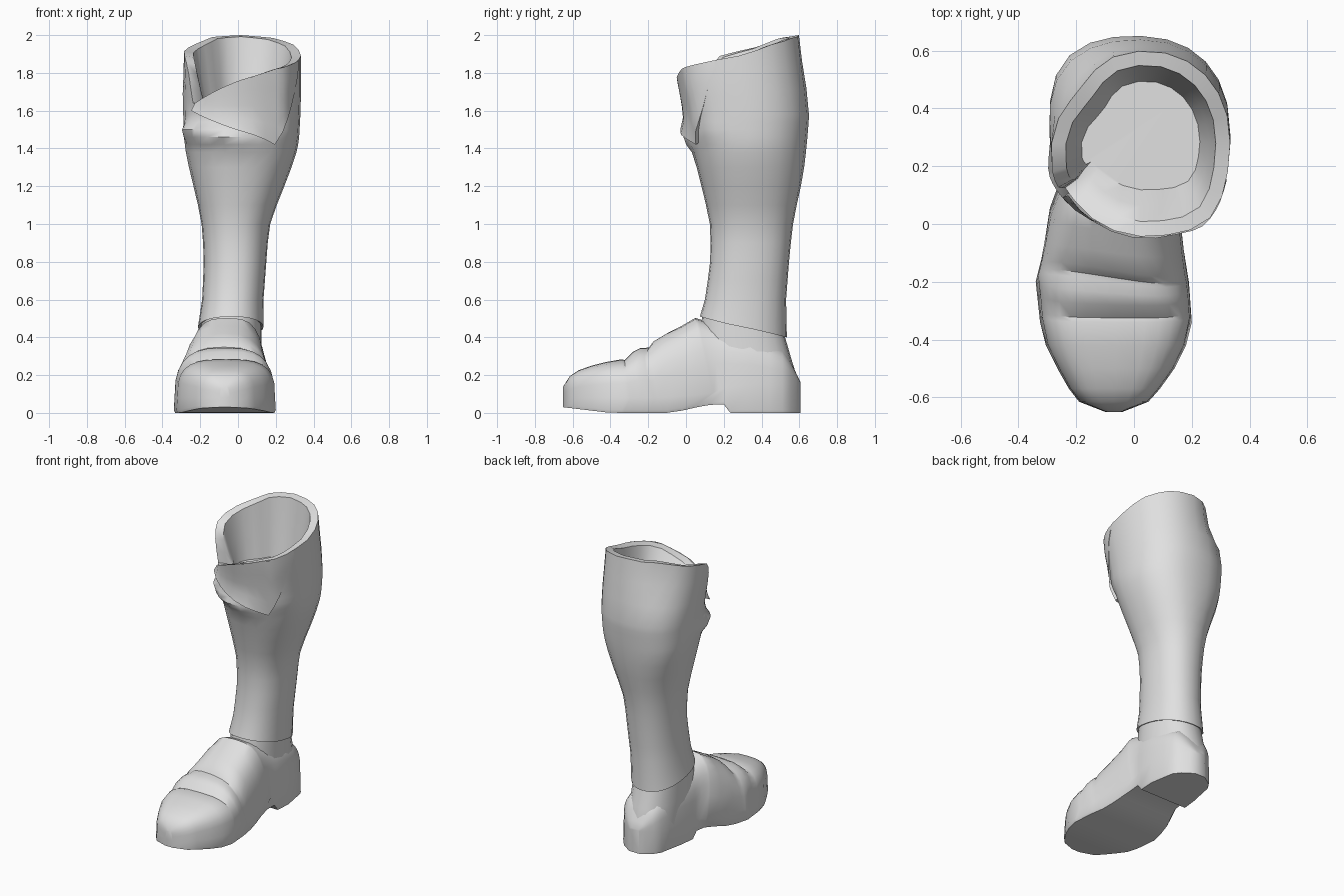
import bpy, bmesh, math

if "Cube" in bpy.data.objects:
    bpy.data.objects.remove(bpy.data.objects["Cube"])

grey = bpy.data.materials.new("light_grey")
grey.diffuse_color = (0.75, 0.75, 0.75, 1)
grey.use_nodes = True
grey.node_tree.nodes["Principled BSDF"].inputs["Base Color"].default_value = grey.diffuse_color


def interp(table, t):
    """Linear lookup of every column in a table sorted by its first column."""
    if t <= table[0][0]:
        return table[0][1:]
    for a, b in zip(table, table[1:]):
        if t <= b[0]:
            f = (t - a[0]) / (b[0] - a[0])
            return [u + (v - u) * f for u, v in zip(a[1:], b[1:])]
    return table[-1][1:]


def smooth_step(a, b, t):
    t = min(1, max(0, (t - a) / (b - a)))
    return t * t * (3 - 2 * t)


def bump(t, centre, width):
    return math.exp(-((t - centre) / width) ** 2)


def loft(name, rows, closed=True, cap_start=False, cap_end=False, angle=40):
    """Skin a list of equally long point rows."""
    bm = bmesh.new()
    vs = [[bm.verts.new(p) for p in r] for r in rows]
    n = len(rows[0])
    for a, b in zip(vs, vs[1:]):
        for i in range(n if closed else n - 1):
            j = (i + 1) % n
            bm.faces.new((a[i], a[j], b[j], b[i]))
    if cap_start:
        bm.faces.new(vs[0][::-1])
    if cap_end:
        bm.faces.new(vs[-1])
    bmesh.ops.recalc_face_normals(bm, faces=bm.faces)
    me = bpy.data.meshes.new(name)
    bm.to_mesh(me)
    bm.free()
    me.materials.append(grey)
    ob = bpy.data.objects.new(name, me)
    bpy.context.collection.objects.link(ob)
    bpy.ops.object.select_all(action='DESELECT')
    ob.select_set(True)
    bpy.context.view_layer.objects.active = ob
    bpy.ops.object.shade_smooth_by_angle(angle=math.radians(angle))
    return ob


# Leg and ankle section by height: z, left, right, front, back
LEG = [(0.16, -0.205, 0.14, 0.05, 0.605), (0.40, -0.215, 0.13, 0.05, 0.53),
       (0.60, -0.19, 0.135, 0.10, 0.53), (0.80, -0.18, 0.15, 0.13, 0.545),
       (1.00, -0.19, 0.165, 0.13, 0.565), (1.25, -0.245, 0.265, 0.07, 0.618),
       (1.40, -0.275, 0.32, 0.03, 0.635), (1.60, -0.285, 0.332, 0.005, 0.652),
       (1.80, -0.29, 0.335, -0.055, 0.625), (2.00, -0.30, 0.33, -0.06, 0.60)]
# Rim height by angle (0 = right, 90 = back), with the open notch at front left
RIM = [(0, 1.89), (30, 1.95), (60, 1.985), (90, 2.0), (120, 1.99), (150, 1.955),
       (180, 1.915), (198, 1.885), (206, 1.80), (214, 1.64), (220, 1.64),
       (270, 1.765), (300, 1.82), (360, 1.89)]


def leg_point(deg, z, offset=0.0):
    # three-tap average rounds off the profile
    taps = [interp(LEG, z + d) for d in ((-0.05, 0, 0.05) if z > 0.6 else (0,))]
    l, r, f, b = [sum(c) / len(taps) for c in zip(*taps)]
    c, s = math.cos(math.radians(deg)), math.sin(math.radians(deg))
    # sagging fold of leather under the flap
    fold = 0.045 * bump(z, 1.49 - 0.05 * smooth_step(210, 290, deg), 0.05)
    fold *= smooth_step(180, 208, deg) * (1 - smooth_step(260, 300, deg))
    # fuller calf at the back left, drawn in again at the rim
    calf = bump(deg, 140, 32) * (0.03 - 0.08 * smooth_step(1.65, 1.95, z))
    calf *= smooth_step(1.1, 1.4, z)
    # body swells out to meet the flap's right edge
    swell = 0.02 * smooth_step(295, 305, deg) * (1 - smooth_step(310, 350, deg))
    swell *= smooth_step(1.40, 1.5, z)
    offset += fold + calf + swell
    px = math.copysign(abs(c) ** 0.9, c)
    py = math.copysign(abs(s) ** 0.9, s)
    return ((l + r) / 2 + px * ((r - l) / 2 + offset),
            (f + b) / 2 + py * ((b - f) / 2 + offset), z)


def rim_z(a):
    return interp(RIM, a)[0]


def base_z(a):
    return 0.455 - 0.055 * math.sin(math.radians(a))


def lining(a, t, inset):
    z = rim_z(a) - 0.008
    x, y, _ = leg_point(a, z, -inset)
    # the lining slopes in further at the front
    return x, y + t * 0.06 * smooth_step(0.35, 0.0, y), z + t * (1.60 - z)


# Leg: outer wall up, over the thick rim, down the lining to the inner floor
angles = sorted(set(range(0, 360, 15)) | {201, 206, 214, 220})
rows = [[leg_point(a, base_z(a) + 0.01, -0.025) for a in angles],
        [leg_point(a, base_z(a), 0.004) for a in angles]]
heights = [0.6 + 0.1 * i for i in range(8)] + [1.38 + 0.04 * i for i in range(6)]
rows += [[leg_point(a, z) for a in angles] for z in heights]
for t in (0.33, 0.66, 1.0):
    rows.append([leg_point(a, 1.58 + t * (rim_z(a) - 1.58)) for a in angles])
for t, inset in ((0, 0.05), (0.5, 0.075), (1, 0.105)):
    rows.append([lining(a, t, inset) for a in angles])
loft("boot_leg", rows, cap_end=True)

# Ankle and heel counter between the leg hem and the sole
ankle = [[leg_point(a, base_z(a) * t + 0.08 * (1 - t), -0.008) for a in angles]
         for t in (0, 0.3, 0.65, 1.03)]
loft("ankle", ankle, cap_start=True, cap_end=True)

# Folded-over flap hanging from the front rim, its edge tucked back under
FLAP_EDGE = [(219, 1.60), (250, 1.535), (301, 1.42), (340, 1.83)]
flap_angles = [219 + 82 * i / 7 for i in range(7)] + [301 + 6.5 * i for i in range(7)]
flap = []
for t in (0, 0.25, 0.5, 0.75, 1.0):
    row = []
    for a in flap_angles:
        top, low = rim_z(a), interp(FLAP_EDGE, a)[0]
        fade = 1 - 0.45 * smooth_step(280, 301, a) - 0.5 * smooth_step(301, 325, a)
        row.append(leg_point(a, top + t * (low - top), (0.006 + 0.026 * t) * fade))
    flap.append(row)
flap.append([leg_point(a, interp(FLAP_EDGE, a)[0] + 0.012, -0.01) for a in flap_angles])
loft("front_flap", flap, closed=False)

# Foot by depth: y, left, right, top
FOOT = [(-0.65, -0.10, -0.04, 0.14), (-0.615, -0.19, 0.05, 0.195),
        (-0.57, -0.225, 0.09, 0.225), (-0.50, -0.265, 0.14, 0.25),
        (-0.42, -0.305, 0.18, 0.27), (-0.34, -0.325, 0.20, 0.285),
        (-0.20, -0.34, 0.19, 0.355), (-0.02, -0.295, 0.16, 0.462),
        (0.05, -0.265, 0.148, 0.503), (0.13, -0.235, 0.138, 0.475),
        (0.34, -0.21, 0.15, 0.42), (0.51, -0.175, 0.12, 0.34),
        (0.555, -0.145, 0.085, 0.27), (0.605, -0.07, 0.01, 0.165)]
# extra stations beside the creases and the heel breast
stations = sorted([f[0] for f in FOOT] +
                  [-0.325, -0.28, -0.24, -0.185, -0.16, -0.10, 0.065, 0.2, 0.235, 0.44, 0.585])
N = 14


def underside(y):
    if y > 0.21:
        return 0.0
    return 0.12 * max(0, -0.4 - y) + 0.045 * smooth_step(-0.12, 0.17, y)


sections = []
for y in stations:
    l, r, top = interp(FOOT, y)
    # creases behind the toe cap and across the instep, with padded bands between
    top -= 0.014 * bump(y, -0.322, 0.012) + 0.018 * bump(y, -0.187, 0.02)
    top += 0.012 * bump(y, -0.26, 0.04) + 0.012 * bump(y, -0.13, 0.04)
    under = underside(y)
    sole = 0.08 + 0.07 * smooth_step(-0.2, 0.4, y)
    p = 0.62 + 0.14 * bump(y, -0.13, 0.13)
    shear = 0.04 * bump(y, -0.28, 0.08) + 0.09 * bump(y, 0.03, 0.12)
    skew = -0.175 * bump(y, -0.15, 0.1)
    cx, w = (l + r) / 2, (r - l) / 2
    pts = [(cx + w * 0.97, y, under), (cx + w, y, under + 0.015)]
    for i in range(N + 1):
        a = math.pi * i / N
        c, k = math.cos(a), max(0.0, math.sin(a)) ** p
        dx = (w - 0.004) * math.copysign(abs(c) ** p, c)
        pts.append((cx + dx, y + shear * (1 - k) + skew * dx * k,
                    sole + (top - sole) * k))
    pts += [(cx - w, y, under + 0.015), (cx - w * 0.97, y, under)]
    sections.append(pts)
loft("foot", sections, cap_start=True, cap_end=True, angle=35)
